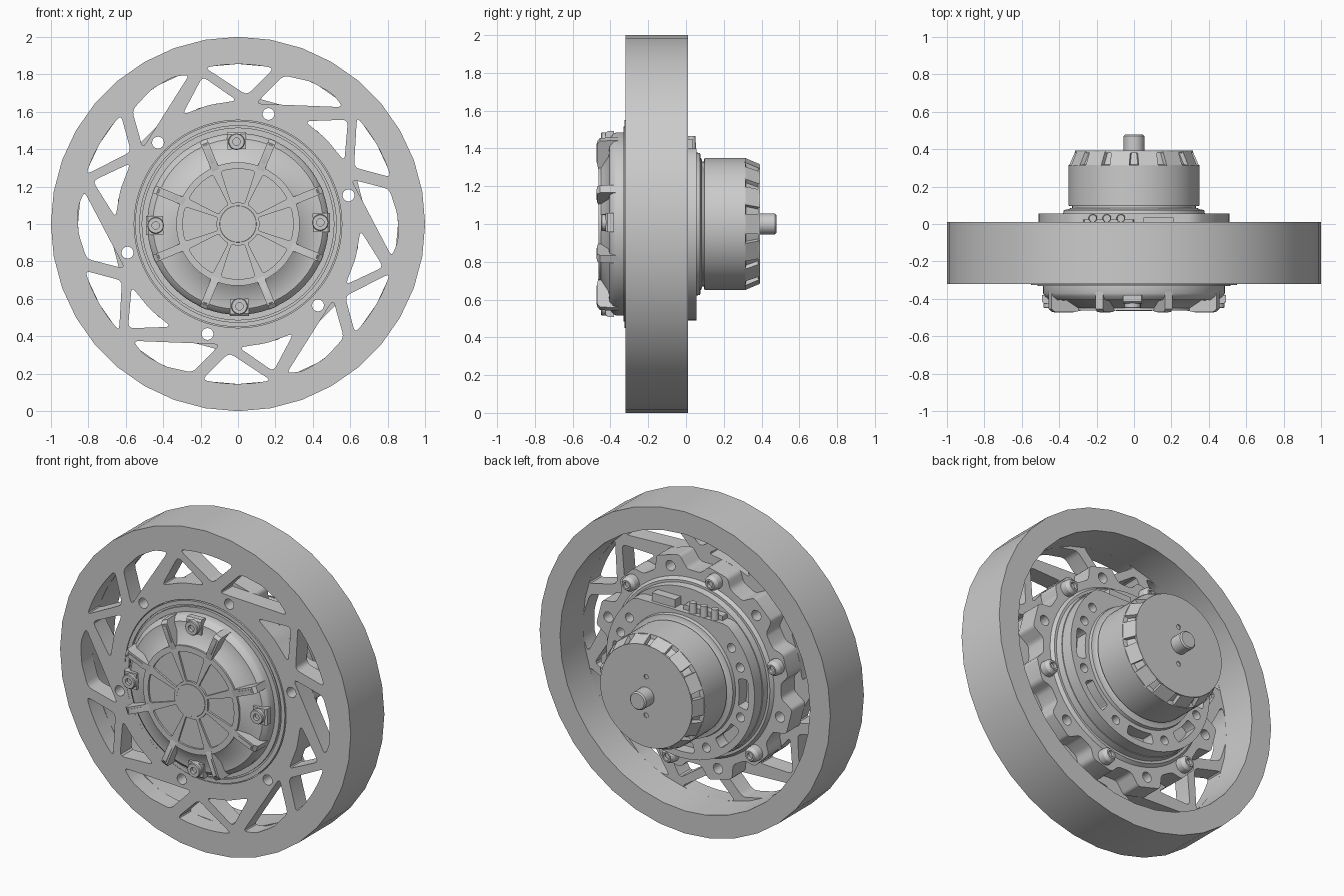
import bpy, bmesh
from math import cos, sin, pi, radians, sqrt
from mathutils import Vector

cube = bpy.data.objects.get("Cube")
if cube:
    bpy.data.objects.remove(cube)

grey = bpy.data.materials.new("metal_grey")
grey.use_nodes = True
grey.diffuse_color = (0.6, 0.6, 0.6, 1)
grey.node_tree.nodes["Principled BSDF"].inputs["Base Color"].default_value = grey.diffuse_color
AXIS = Vector((0, 0, 1))          # wheel axis runs along y at this height


def finish(name, bm):
    """Clean the mesh, shade it and add it to the scene."""
    bmesh.ops.remove_doubles(bm, verts=bm.verts, dist=1e-5)
    bmesh.ops.recalc_face_normals(bm, faces=bm.faces)
    mesh = bpy.data.meshes.new(name)
    bm.to_mesh(mesh)
    bm.free()
    mesh.materials.clear()
    mesh.materials.append(grey)
    mesh.polygons.foreach_set("use_smooth", [True] * len(mesh.polygons))
    mesh.set_sharp_from_angle(angle=radians(30))
    obj = bpy.data.objects.new(name, mesh)
    bpy.context.collection.objects.link(obj)
    return obj


def polar(r, deg):
    return Vector((r * cos(radians(deg)), r * sin(radians(deg))))


def circle(r, n=36, centre=(0, 0)):
    return [Vector(centre) + polar(r, 360 * i / n) for i in range(n)]


def rounded(points, size=0.03):
    """Round the corners of a closed outline."""
    out = []
    for i, p in enumerate(points):
        a, b = points[i - 1] - p, points[(i + 1) % len(points)] - p
        a = a.normalized() * min(size, a.length * 0.4)
        b = b.normalized() * min(size, b.length * 0.4)
        for t in (0, 0.33, 0.67, 1):
            out.append(p + a * (1 - t) ** 2 + b * t ** 2)
    return out


def sector(r0, r1, a0, a1, steps=6):
    """Outline of a ring segment."""
    turn = [a0 + (a1 - a0) * i / steps for i in range(steps + 1)]
    return [polar(r1, a) for a in turn] + [polar(r0, a) for a in reversed(turn)]


def plate(name, loops, y0, y1):
    """Flat plate: first loop is the outline, the others are holes."""
    curve = bpy.data.curves.new(name, "CURVE")
    curve.dimensions = "2D"
    curve.fill_mode = "BOTH"
    curve.extrude = (y1 - y0) / 2
    for loop in loops:
        spline = curve.splines.new("POLY")
        spline.points.add(len(loop) - 1)
        for point, p in zip(spline.points, loop):
            point.co = (p.x, p.y, 0, 1)
        spline.use_cyclic_u = True
    temp = bpy.data.objects.new(name, curve)
    mesh = temp.to_mesh()
    bm = bmesh.new()
    bm.from_mesh(mesh)
    temp.to_mesh_clear()
    bpy.data.objects.remove(temp)
    bpy.data.curves.remove(curve)
    for v in bm.verts:
        v.co = Vector((v.co.x, (y0 + y1) / 2 - v.co.z, v.co.y)) + AXIS
    return finish(name, bm)


def lathe(name, profile, n=48, centre=(0, 0), closed=False):
    """Turn a (radius, y) profile about an axis parallel to y."""
    bm = bmesh.new()
    origin = AXIS + Vector((centre[0], 0, centre[1]))
    verts = [bm.verts.new(origin + Vector((r, y, 0))) for r, y in profile]
    edges = [bm.edges.new(pair) for pair in zip(verts, verts[1:])]
    if closed:
        edges.append(bm.edges.new((verts[-1], verts[0])))
    bmesh.ops.spin(bm, geom=verts + edges, cent=origin, axis=(0, 1, 0),
                   angle=2 * pi, steps=n, use_merge=True)
    return finish(name, bm)


def radial_block(name, section, width, deg):
    """Block with a (radius, y) section, extruded sideways at an angle."""
    bm = bmesh.new()
    out, side = polar(1, deg), polar(1, deg + 90)
    ends = []
    for s in (-width / 2, width / 2):
        ring = []
        for r, y in section:
            p = out * r + side * s
            ring.append(bm.verts.new(AXIS + Vector((p.x, y, p.y))))
        ends.append(ring)
        bm.faces.new(ring)
    k = len(section)
    for i in range(k):
        j = (i + 1) % k
        bm.faces.new((ends[0][i], ends[0][j], ends[1][j], ends[1][i]))
    return finish(name, bm)


# Wheel: tyre ring and pierced web
HOLE = 14.5
lathe("rim", [(0.9, -0.32), (1, -0.32), (1, 0.01), (0.86, 0.01), (0.855, -0.21), (0.9, -0.21)],
      36, closed=True)
loops = [circle(0.9), circle(0.555, 72)]
for k in range(6):
    t = 60 * k
    arc = [polar(0.855, t + a) for a in (77, 83, 89, 95, 102)]
    loops.append(rounded(arc + [polar(0.69, t + 86)]))
    loops.append(rounded([polar(0.81, t + 103.5), polar(0.655, t + 117),
                          polar(0.655, t + 104), polar(0.66, t + 90.5)]))
    loops.append(rounded([polar(0.83, t + 73), polar(0.855, t + 63), polar(0.86, t + 54),
                          polar(0.84, t + 48), polar(0.65, t + 81.5)]))
    loops.append(circle(0.032, 16, polar(0.61, t + HOLE)))
plate("wheel_web", loops, -0.32, -0.21)

# Lobed clamp ring behind the web, with its bolts
outline, holes = [], []
for k in range(6):
    t = 60 * k + HOLE
    for r, a in ((0.6, -11), (0.68, -7), (0.68, 7), (0.6, 11), (0.6, 20),
                 (0.655, 24), (0.655, 36), (0.6, 40)):
        outline.append(polar(r, t + a))
    holes.append(circle(0.032, 16, polar(0.61, t)))
plate("clamp_ring", [rounded(outline, 0.02), circle(0.545, 72)] + holes, -0.21, -0.08)
for k in range(6):
    lathe("clamp_bolt", [(0, -0.04), (0.02, -0.04), (0.02, -0.02), (0.03, -0.02), (0.045, -0.04),
                         (0.048, -0.07), (0.048, -0.1)], 16, polar(0.595, 60 * k + HOLE + 30))

# Hub drum with its front cover
lathe("hub_drum", [(0, -0.45), (0.33, -0.45), (0.395, -0.41), (0.455, -0.405), (0.478, -0.385),
                   (0.485, -0.37), (0.485, -0.33), (0.515, -0.33), (0.515, -0.315), (0.525, -0.315),
                   (0.525, -0.325), (0.55, -0.325), (0.55, -0.08), (0.535, -0.06),
                   (0.52, -0.06), (0.515, -0.02), (0, -0.02)], 72)
pockets = [rounded(sector(0.115, 0.295, 45 * k - 18, 45 * k + 18), 0.015) for k in range(8)]
plate("cover_face", [circle(0.33, 48)] + pockets, -0.462, -0.445)
lathe("cover_cap", [(0, -0.464), (0.097, -0.464), (0.1, -0.46)], 32)
for k in range(8):
    a = 45 * k + 22.5
    radial_block("cover_rib", [(0.31, -0.462), (0.35, -0.47), (0.465, -0.47), (0.485, -0.455),
                               (0.487, -0.36), (0.31, -0.36)], 0.042, a)
    radial_block("cover_rib_crest", [(0.34, -0.465), (0.36, -0.474), (0.455, -0.474),
                                     (0.475, -0.46)], 0.02, a)
for k in range(4):
    a = 90 * k + 1
    radial_block("cover_lug", [(0.4, -0.425), (0.48, -0.425), (0.492, -0.415), (0.492, -0.38),
                               (0.4, -0.38)], 0.1, a)
    lathe("cover_bolt", [(0, -0.43), (0.02, -0.43), (0.02, -0.45), (0.04, -0.45), (0.044, -0.445),
                         (0.044, -0.4)], 20, polar(0.44, a))

# Mounting flange with a flat top edge and slots
flange = [Vector((p.x, min(p.y, 0.4))) for p in circle(0.51, 72) ]
flange = [p for i, p in enumerate(flange) if (p - flange[i - 1]).length > 1e-4]
slots = [rounded(sector(0.405, 0.47, a - 12, a + 12), 0.03)
         for a in (0, 180, 222, 270, 318)]
drill = [circle(0.028, 16, polar(0.44, a)) for a in (21, 37, 143, 159, 200, 246, 294, 340)]
plate("mount_flange", [flange, circle(0.33, 48)] + slots + drill, -0.02, 0.055)
lathe("flange_collar", [(0.38, 0.05), (0.375, 0.075), (0.35, 0.078), (0.34, 0.085), (0.34, 0.05)],
      64, closed=True)

# Cable terminals beside the flat edge
plate("terminal_base", [rounded([Vector(p) for p in
      ((-0.27, 0.36), (0.0, 0.36), (0.0, 0.43), (-0.27, 0.43))], 0.01)], -0.02, 0.025)
for x in (-0.22, -0.145, -0.07):
    bm = bmesh.new()
    bmesh.ops.create_cone(bm, cap_ends=True, segments=14, radius1=0.025, radius2=0.02, depth=0.1)
    bmesh.ops.translate(bm, verts=bm.verts, vec=(x, 0.03, 1.415))
    finish("terminal_pin", bm)
plate("signal_socket", [[Vector(p) for p in
      ((0.05, 0.39), (0.21, 0.39), (0.21, 0.45), (0.05, 0.45))]], -0.02, 0.035)

# Motor can, tapered vented end and shaft
lathe("motor_can", [(0.34, -0.02), (0.34, 0.085), (0.33, 0.085), (0.33, 0.095), (0.348, 0.097),
                    (0.35, 0.1), (0.35, 0.315), (0.325, 0.318), (0.295, 0.385), (0, 0.385)], 64)
for k in range(14):
    radial_block("motor_end_tooth", [(0.28, 0.31), (0.348, 0.31), (0.314, 0.388), (0.28, 0.388)],
                 0.105, 360 * k / 14)
plate("motor_end_disc", [circle(0.316, 64), circle(0.015, 12, (0, 0.12)),
                         circle(0.015, 12, (0, -0.12))], 0.38, 0.392)
lathe("motor_shaft", [(0.056, 0.38), (0.056, 0.47), (0.048, 0.478), (0, 0.478)], 28)
